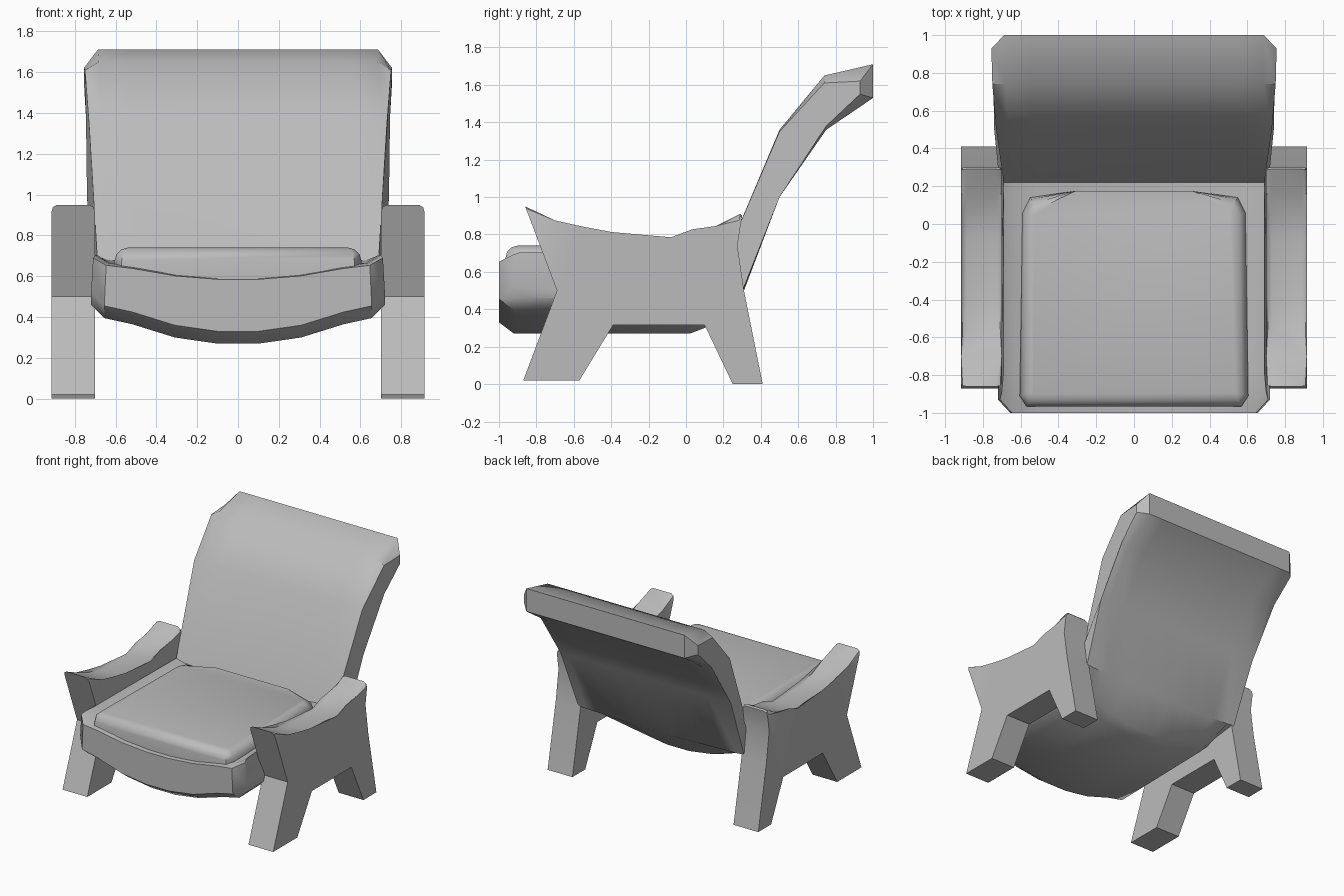
import bpy, bmesh, math

if "Cube" in bpy.data.objects:
    bpy.data.objects.remove(bpy.data.objects["Cube"])

grey = bpy.data.materials.new("plain grey")
grey.use_nodes = True
colour = (0.5, 0.5, 0.5, 1)
grey.diffuse_color = colour
grey.node_tree.nodes["Principled BSDF"].inputs["Base Color"].default_value = colour


def finish(bm, name, angle):
    """Turn a bmesh into a shaded object with the shared material."""
    bmesh.ops.recalc_face_normals(bm, faces=bm.faces)
    mesh = bpy.data.meshes.new(name)
    bm.to_mesh(mesh)
    bm.free()
    mesh.materials.append(grey)
    obj = bpy.data.objects.new(name, mesh)
    bpy.context.collection.objects.link(obj)
    bpy.ops.object.select_all(action='DESELECT')
    obj.select_set(True)
    bpy.context.view_layer.objects.active = obj
    bpy.ops.object.shade_smooth_by_angle(angle=math.radians(angle))
    return obj


def prism(lower, upper):
    """Closed solid between two matching outlines."""
    bm = bmesh.new()
    rings = [[bm.verts.new(p) for p in ring] for ring in (lower, upper)]
    skin(bm, rings)
    return bm


def skin(bm, rings):
    for a, b in zip(rings, rings[1:]):
        for i in range(len(a)):
            j = (i + 1) % len(a)
            bm.faces.new((a[i], a[j], b[j], b[i]))
    bm.faces.new(rings[0])
    bm.faces.new(rings[-1])


# Side frames: armrest and two splayed legs in one outline (y, z)
frame = [(-.87, .02), (-.57, .02), (-.39, .315), (.10, .315), (.25, 0), (.41, 0),
         (.31, .50), (.275, .74), (.30, .90), (.29, .91), (.16, .845), (.04, .80),
         (-.08, .785), (-.40, .785), (-.56, .815), (-.70, .875), (-.86, .95), (-.69, .50)]
for side, label in ((1, "left"), (-1, "right")):
    bm = prism([(side * .70, y, z) for y, z in frame],
               [(side * .915, y, z) for y, z in frame])
    rim = [e for e in bm.edges
           if min(v.co.z for v in e.verts) > .78
           and abs(e.verts[0].co.x - e.verts[1].co.x) < .01]
    bmesh.ops.bevel(bm, geom=rim, offset=.028, segments=2, profile=.5, affect='EDGES')
    finish(bm, label + "_arm_frame", 35)

# Seat and back shell: side profile swept across the width
# (y, z, half width, share of the edge lift, end shift in y, end shift in z)
profile = [(-1, .585, .71, .55, .07, 0), (-1, .33, .72, 1, .07, 0),
           (-.92, .27, .72, 1, .06, 0), (.02, .27, .70, 1, 0, 0),
           (.10, .30, .70, 1, 0, 0), (.31, .50, .72, .1, 0, 0),
           (.50, 1, .74, 0, 0, 0), (.75, 1.36, .745, 0, 0, .02),
           (1, 1.53, .755, 0, -.07, .02), (1, 1.71, .755, 0, -.07, -.09),
           (.74, 1.65, .75, 0, 0, -.04), (.50, 1.36, .73, 0, 0, -.01),
           (.22, .64, .69, .3, 0, 0), (-.78, .59, .69, .6, 0, 0),
           (-.93, .59, .70, .6, .04, 0)]
half = [(.14, 0), (.43, .03), (.72, .095), (.91, .125), (1, .19)]
stations = [(-s, lift) for s, lift in reversed(half)] + half
bm = bmesh.new()
rings = []
for s, lift in stations:
    end = 1 if abs(s) == 1 else 0
    rings.append([bm.verts.new((s * w, y + end * dy, z + share * lift + end * dz))
                  for y, z, w, share, dy, dz in profile])
skin(bm, rings)
finish(bm, "seat_and_back_shell", 42)

# Loose seat cushion with clipped corners and a rounded top
outline = [(.57, -.965), (.605, -.91), (.59, .06), (.55, .14), (.31, .175)]
outline += [(-x, y) for x, y in reversed(outline)]
bm = prism([(x, y, .56) for x, y in outline], [(x, y, .74) for x, y in outline])
top_rim = [e for e in bm.edges if min(v.co.z for v in e.verts) > .7]
bmesh.ops.bevel(bm, geom=top_rim, offset=.065, segments=3, profile=.5, affect='EDGES')
finish(bm, "seat_cushion", 40)
